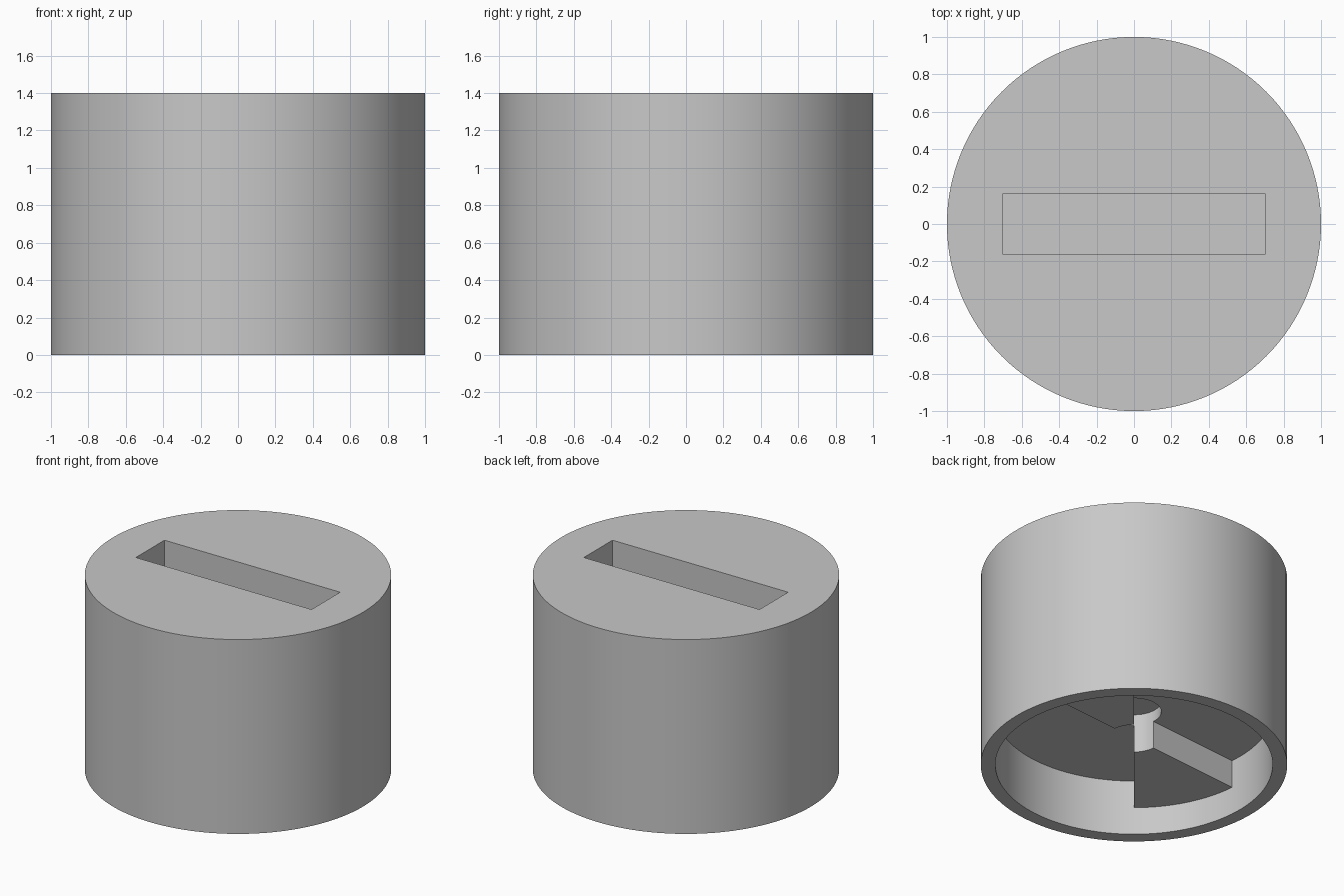
import bpy, bmesh, math
from math import sin, cos, radians

cube = bpy.data.objects.get("Cube")
if cube:
    bpy.data.objects.remove(cube, do_unlink=True)

HEIGHT, INNER, BORE = 1.4, 0.905, 0.178
POCKET, LUG_Z, BORE_TOP = 0.4, 0.2, 0.48
SLOT_DEPTH = 0.4
SEGMENTS = 128

grey = bpy.data.materials.new("plain_grey")
grey.use_nodes = True
colour = (0.58, 0.58, 0.58, 1)
grey.diffuse_color = colour
grey.node_tree.nodes["Principled BSDF"].inputs["Base Color"].default_value = colour


def prism(name, outline, z0, z1):
    """Extrude a flat outline from z0 up to z1."""
    bm = bmesh.new()
    face = bm.faces.new([bm.verts.new((x, y, z0)) for x, y in outline])
    top = bmesh.ops.extrude_face_region(bm, geom=[face])["geom"]
    verts = [v for v in top if isinstance(v, bmesh.types.BMVert)]
    bmesh.ops.translate(bm, verts=verts, vec=(0, 0, z1 - z0))
    bmesh.ops.recalc_face_normals(bm, faces=bm.faces)
    mesh = bpy.data.meshes.new(name)
    bm.to_mesh(mesh)
    bm.free()
    mesh.materials.append(grey)
    obj = bpy.data.objects.new(name, mesh)
    bpy.context.collection.objects.link(obj)
    return obj


def arc(radius, start, end, steps):
    angles = [radians(start + (end - start) * i / steps) for i in range(steps + 1)]
    return [(radius * cos(a), radius * sin(a)) for a in angles]


def circle(radius):
    return arc(radius, 0, 360, SEGMENTS)[:-1]


def activate(obj):
    bpy.ops.object.select_all(action="DESELECT")
    obj.select_set(True)
    bpy.context.view_layer.objects.active = obj


def cut(target, cutter):
    cutter.hide_render = True
    mod = target.modifiers.new("cut", "BOOLEAN")
    mod.operation, mod.solver, mod.object = "DIFFERENCE", "EXACT", cutter
    activate(target)
    bpy.ops.object.modifier_apply(modifier=mod.name)
    bpy.data.objects.remove(cutter, do_unlink=True)


# Round body with a hollow underside, a central bore and a slot on top
body = prism("knob_body", circle(1), 0, HEIGHT)
cut(body, prism("pocket_cutter", circle(INNER), -0.1, POCKET))
cut(body, prism("bore_cutter", circle(BORE), 0.1, BORE_TOP))
slot = [(-0.7, -0.163), (0.7, -0.163), (0.7, 0.163), (-0.7, 0.163)]
cut(body, prism("slot_cutter", slot, HEIGHT - SLOT_DEPTH, HEIGHT + 0.1))

# Two opposite wedge lugs under the pocket ceiling, sunk slightly into the body
parts = [body]
for name, start in (("left_lug", 5), ("right_lug", 185)):
    end = start + 45
    outline = arc(INNER + 0.02, start, end, 20) + arc(BORE, end, start, 16)
    parts.append(prism(name, outline, LUG_Z, POCKET + 0.02))

for part in parts:
    activate(part)
    bpy.ops.object.shade_smooth_by_angle(angle=radians(30))
